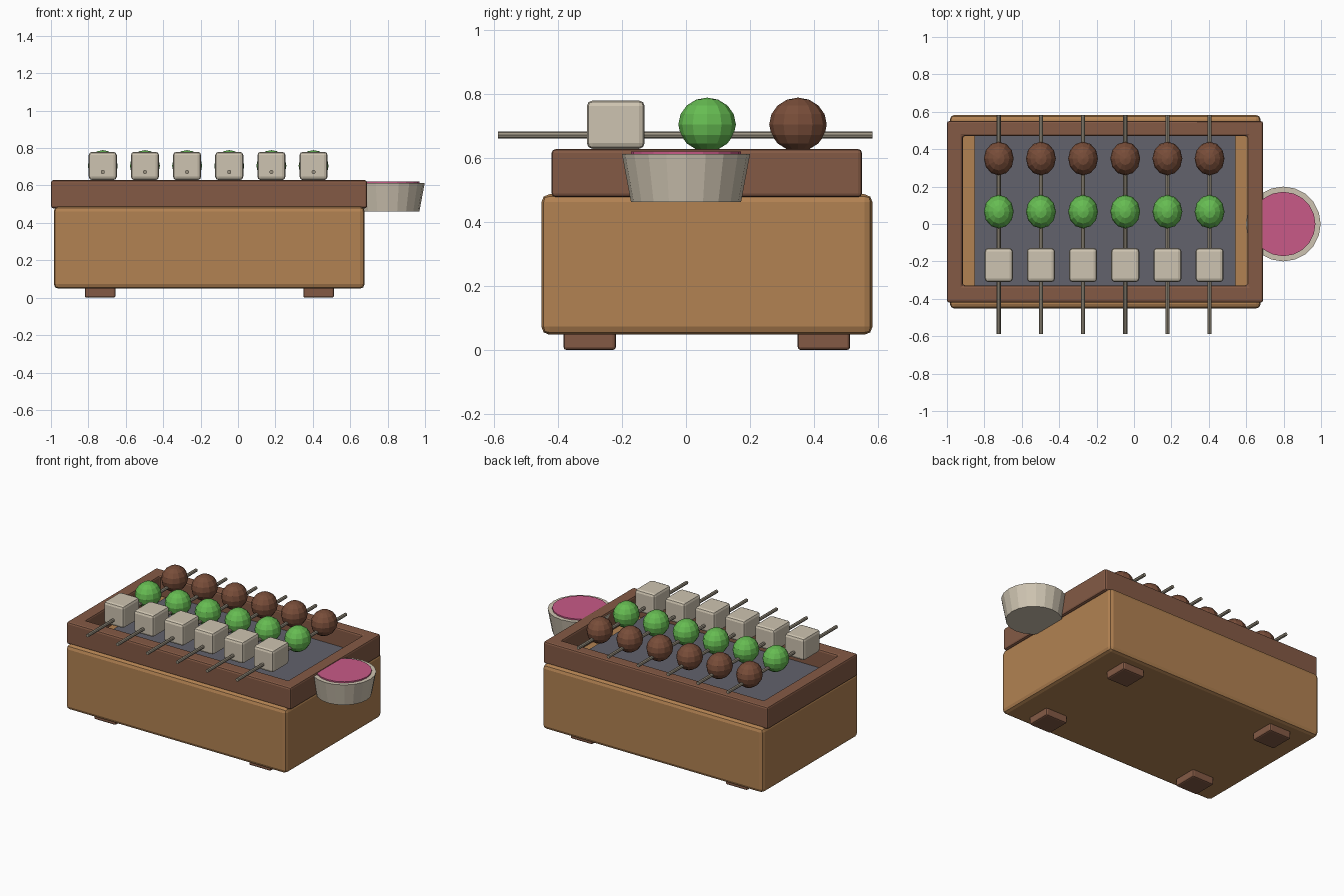
import bpy, bmesh
from mathutils import Matrix, Vector

if "Cube" in bpy.data.objects:
    bpy.data.objects.remove(bpy.data.objects["Cube"])


def material(name, rgb):
    # Convert display colour to linear values
    lin = [((c / 255 + 0.055) / 1.055) ** 2.4 for c in rgb]
    m = bpy.data.materials.new(name)
    m.use_nodes = True
    m.diffuse_color = (*lin, 1)
    m.node_tree.nodes["Principled BSDF"].inputs["Base Color"].default_value = (*lin, 1)
    return m


TAN = material("light wood", (178, 130, 82))
BROWN = material("dark wood", (132, 90, 69))
GREY = material("grill grey", (98, 98, 108))
CREAM = material("cream", (206, 196, 177))
PINK = material("pink sauce", (200, 90, 135))
GREEN = material("pepper green", (102, 188, 82))
MEAT = material("meat brown", (120, 77, 57))
STEEL = material("skewer grey", (158, 149, 132))


def finish(bm, name, mat, bevel=0, segments=2):
    bmesh.ops.recalc_face_normals(bm, faces=bm.faces)
    mesh = bpy.data.meshes.new(name)
    bm.to_mesh(mesh)
    bm.free()
    mesh.materials.append(mat)
    ob = bpy.data.objects.new(name, mesh)
    bpy.context.collection.objects.link(ob)
    if bevel:
        mod = ob.modifiers.new("Bevel", "BEVEL")
        mod.width = bevel
        mod.segments = segments
    return ob


def box(name, mat, lo, hi, bevel=0, segments=2):
    lo, hi = Vector(lo), Vector(hi)
    bm = bmesh.new()
    bmesh.ops.create_cube(bm, size=1)
    bmesh.ops.scale(bm, vec=hi - lo, verts=bm.verts)
    bmesh.ops.translate(bm, vec=(lo + hi) / 2, verts=bm.verts)
    return finish(bm, name, mat, bevel, segments)


def cone(name, mat, centre, r1, r2, depth, sides, rot=Matrix()):
    bm = bmesh.new()
    bmesh.ops.create_cone(bm, cap_ends=True, segments=sides, radius1=r1, radius2=r2,
                          depth=depth, matrix=Matrix.Translation(centre) @ rot)
    return finish(bm, name, mat)


def ball(name, mat, centre):
    bm = bmesh.new()
    bmesh.ops.create_uvsphere(bm, u_segments=12, v_segments=8, radius=1)
    bmesh.ops.scale(bm, vec=(0.08, 0.09, 0.084), verts=bm.verts)
    bmesh.ops.translate(bm, vec=centre, verts=bm.verts)
    return finish(bm, name, mat)


def frame(name, mat, outer, inner, z0, z1, bevel):
    # Rectangular ring; outer and inner are (x0, y0, x1, y1)
    bm = bmesh.new()
    rings = []
    for (x0, y0, x1, y1), z in ((outer, z0), (outer, z1), (inner, z1), (inner, z0)):
        rings.append([bm.verts.new((x, y, z)) for x, y in
                      ((x0, y0), (x1, y0), (x1, y1), (x0, y1))])
    for k in range(4):
        a, b = rings[k], rings[(k + 1) % 4]
        for i in range(4):
            j = (i + 1) % 4
            bm.faces.new((a[i], a[j], b[j], b[i]))
    return finish(bm, name, mat, bevel)


# Grill body
box("body", TAN, (-0.985, -0.452, 0.048), (0.677, 0.583, 0.487), 0.025)
frame("rim", BROWN, (-1.0, -0.42, 0.69, 0.55), (-0.915, -0.328, 0.607, 0.47),
      0.478, 0.628, 0.012)
box("grill_plate", GREY, (-0.853, -0.36, 0.47), (0.543, 0.5, 0.505))

# Feet
for side, x in (("right", -0.737), ("left", 0.431)):
    for end, y in (("front", -0.301), ("back", 0.431)):
        box(f"{end}_{side}_foot", BROWN, (x - 0.082, y - 0.082, 0),
            (x + 0.082, y + 0.082, 0.07), 0.01)

# Sauce cup at the side
cone("sauce_cup", CREAM, (0.798, 0, 0.537), 0.172, 0.2, 0.15, 20)
cone("sauce", PINK, (0.798, 0, 0.606), 0.172, 0.172, 0.03, 20)

# Skewers with food
for i in range(6):
    x = -0.723 + 0.2254 * i
    n = i + 1
    cone(f"skewer_{n}", STEEL, (x, -0.002, 0.672), 0.011, 0.011, 1.17, 8,
         Matrix.Rotation(1.5708, 4, "X"))
    box(f"tofu_{n}", CREAM, (x - 0.075, -0.31, 0.629), (x + 0.075, -0.129, 0.78), 0.018)
    ball(f"pepper_{n}", GREEN, (x, 0.066, 0.705))
    ball(f"meat_{n}", MEAT, (x, 0.35, 0.705))
